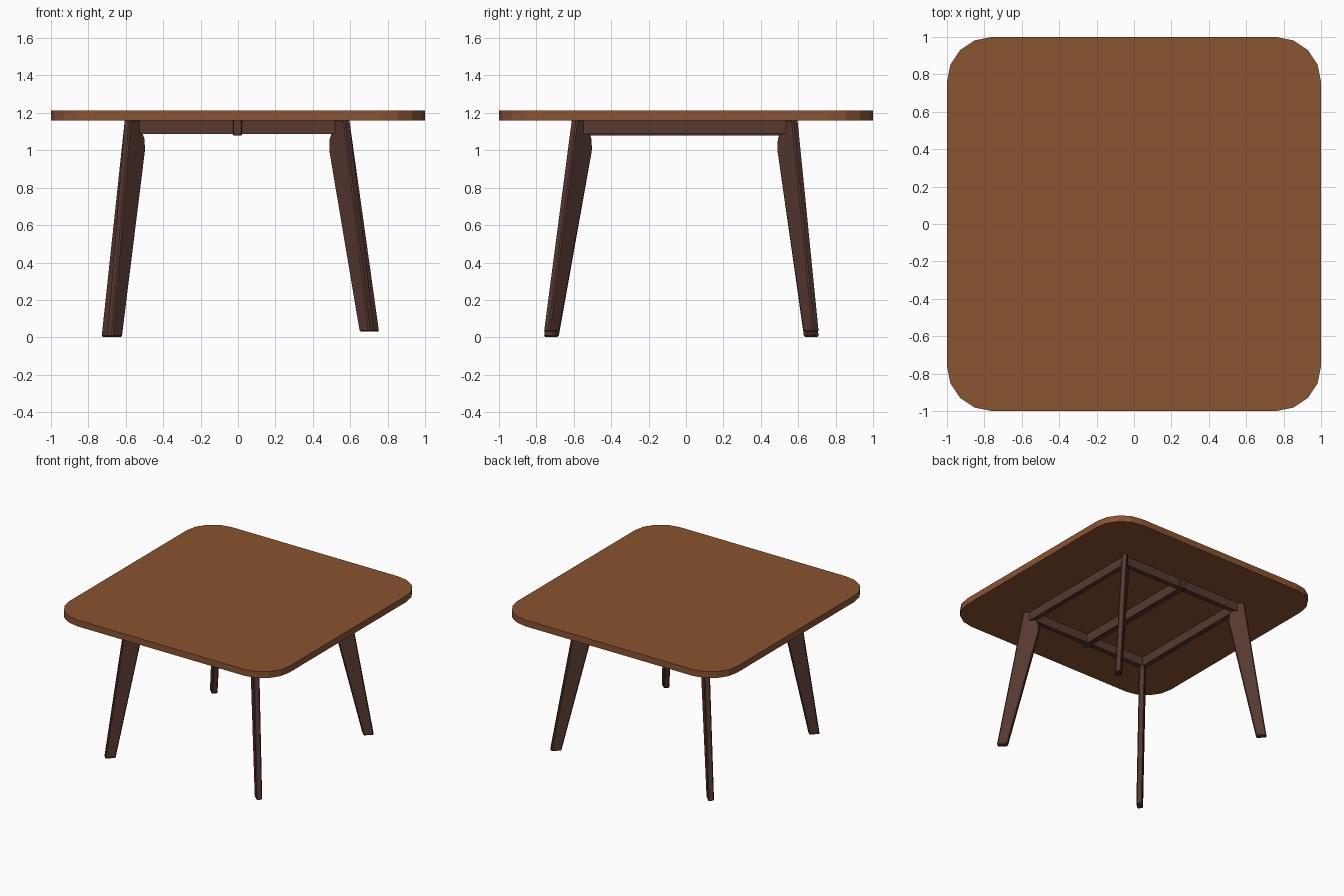
import bpy, bmesh, math
from mathutils import Vector

if "Cube" in bpy.data.objects:
    bpy.data.objects.remove(bpy.data.objects["Cube"])


def material(name, rgb):
    m = bpy.data.materials.new(name)
    m.diffuse_color = (*rgb, 1)
    m.use_nodes = True
    m.node_tree.nodes["Principled BSDF"].inputs["Base Color"].default_value = m.diffuse_color
    return m


OAK = material("warm brown wood", (0.255, 0.088, 0.029))
DARK = material("dark brown wood", (0.095, 0.040, 0.030))


def add_object(name, bm, mat, bevel=0):
    bmesh.ops.recalc_face_normals(bm, faces=bm.faces)
    me = bpy.data.meshes.new(name)
    bm.to_mesh(me)
    bm.free()
    me.materials.append(mat)
    ob = bpy.data.objects.new(name, me)
    bpy.context.collection.objects.link(ob)
    if bevel:
        b = ob.modifiers.new("edge", 'BEVEL')
        b.width, b.segments, b.limit_method = bevel, 1, 'ANGLE'
    return ob


def prism(name, front, back, mat, bevel=0):
    """Solid between two matching outlines."""
    bm = bmesh.new()
    a = [bm.verts.new(p) for p in front]
    b = [bm.verts.new(p) for p in back]
    bm.faces.new(a)
    bm.faces.new(b[::-1])
    for i in range(len(a)):
        j = (i + 1) % len(a)
        bm.faces.new((a[i], b[i], b[j], a[j]))
    return add_object(name, bm, mat, bevel)


def box(name, lo, hi, mat, bevel=0):
    ring = [(lo[0], lo[1]), (hi[0], lo[1]), (hi[0], hi[1]), (lo[0], hi[1])]
    return prism(name, [(*p, lo[2]) for p in ring], [(*p, hi[2]) for p in ring], mat, bevel)


# Tabletop: rounded square, four facets per corner
R, outline = 0.24, []
for k, (sx, sy) in enumerate([(1, 1), (-1, 1), (-1, -1), (1, -1)]):
    for i in range(5):
        a = math.pi / 2 * (k + i / 4)
        outline.append((sx * (1 - R) + R * math.cos(a), sy * (1 - R) + R * math.sin(a)))
prism("tabletop", [(x, y, 1.16) for x, y in outline], [(x, y, 1.212) for x, y in outline], OAK)

# Splayed slab legs on the diagonals: name, outer top corner, foot centre
LEGS = [
    ("front_left_leg", (-0.594, -0.599), (-0.66, -0.72, 0.003)),
    ("front_right_leg", (0.584, -0.599), (0.69, -0.72, 0.03)),
    ("back_left_leg", (-0.594, 0.585), (-0.69, 0.67, 0.003)),
    ("back_right_leg", (0.584, 0.585), (0.715, 0.67, 0.03)),
]
HALF = 0.0225
for name, top, foot in LEGS:
    out = Vector((math.copysign(1, top[0]), math.copysign(1, top[1]), 0))
    side = Vector((-out.y, out.x, 0)).normalized() * HALF
    t, f = Vector((*top, 1.165)), Vector(foot)
    profile = [t, f + out * 0.028, f - out * 0.028]
    for inset, z in ((0.085, 1.0), (0.083, 1.06), (0.072, 1.09), (0.07, 1.165)):
        p = t - out * inset
        p.z = z
        profile.append(p)
    prism(name, [p + side for p in profile], [p - side for p in profile], DARK, 0.007)

# Square rail frame under the top
for s, fb, lr in ((-1, "front", "left"), (1, "back", "right")):
    a, b = sorted((s * 0.525, s * 0.565))
    box(fb + "_rail", (-0.55, a, 1.088), (0.55, b, 1.163), DARK)
    box(lr + "_rail", (a, -0.55, 1.088), (b, 0.55, 1.163), DARK)

# Middle brace running front to back, ends showing past the rails
box("middle_brace", (-0.027, -0.58, 1.079), (0.021, 0.58, 1.163), DARK, 0.004)
